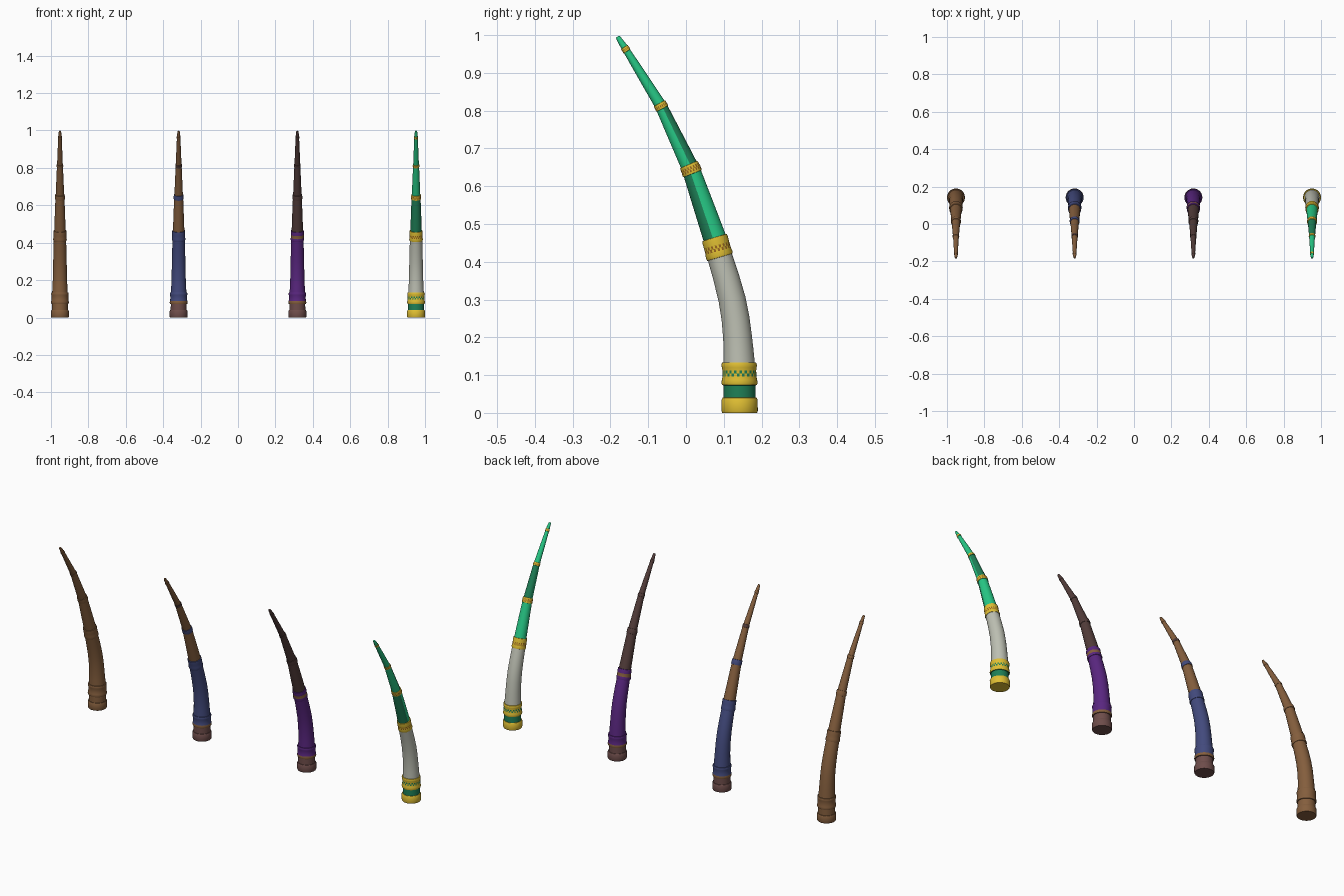
import bpy, bmesh, math

if "Cube" in bpy.data.objects:
    bpy.data.objects.remove(bpy.data.objects["Cube"])

SIDES = 40


def lin(c):
    return tuple(((v + 0.055) / 1.055) ** 2.4 if v > 0.04 else v / 12.92 for v in c) + (1.0,)


COLOURS = {
    "brown": (0.52, 0.37, 0.24), "mauve": (0.43, 0.30, 0.29), "blue": (0.26, 0.29, 0.49),
    "purple": (0.35, 0.15, 0.50), "dark_brown": (0.32, 0.235, 0.225), "gold": (0.88, 0.75, 0.20),
    "dark_green": (0.12, 0.50, 0.34), "bright_green": (0.15, 0.78, 0.52),
    "ivory": (0.74, 0.75, 0.70), "rust": (0.60, 0.40, 0.12),
}
NAMES = list(COLOURS)
MATS = []
for name, c in COLOURS.items():
    m = bpy.data.materials.new(name)
    m.diffuse_color = lin(c)
    m.use_nodes = True
    m.node_tree.nodes["Principled BSDF"].inputs["Base Color"].default_value = m.diffuse_color
    MATS.append(m)

# Centre line of the horn: (z, y)
PATH = [(0, .142), (.10, .1415), (.15, .140), (.20, .1365), (.25, .131), (.30, .122),
        (.36, .106), (.418, .088), (.466, .075), (.645, .013), (.812, -.066),
        (.962, -.159), (1.0, -.184)]


def centre(z):
    for (z0, y0), (z1, y1) in zip(PATH, PATH[1:]):
        if z <= z1:
            return y0 + (y1 - y0) * (z - z0) / (z1 - z0)
    return PATH[-1][1]


# Profile: (z, radius, label of the strip that starts here)
PROFILE = [
    (0, .046, "foot"), (.005, .048, "foot"), (.034, .048, "foot"), (.040, .045, "foot"),
    (.0405, .0425, "neck"), (.073, .042, "neck"),
    (.0735, .046, "line1"), (.080, .048, "line1"), (.088, .0465, "collar"),
    (.096, .045, "dots1"), (.104, .0447, "dots1"), (.112, .0447, "collar"),
    (.120, .046, "line2"), (.127, .047, "line2"), (.133, .045, "line2"),
    (.1335, .0415, "grip"), (.17, .0395, "grip"), (.20, .0382, "grip"), (.25, .037, "grip"),
    (.30, .036, "grip"), (.36, .0345, "grip"), (.412, .033, "grip"),
    (.4125, .035, "band"), (.418, .0365, "band"), (.428, .035, "dots2"), (.436, .0347, "dots2"),
    (.444, .0345, "line3"), (.456, .035, "line3"), (.464, .034, "line3"),
    (.4645, .0305, "lower"), (.55, .0275, "lower"), (.633, .0243, "lower"),
    (.6335, .0262, "ring1"), (.638, .0268, "dots3"), (.645, .0264, "dots3"),
    (.652, .026, "ring1"), (.657, .025, "ring1"),
    (.6575, .0225, "middle"), (.73, .0195, "middle"), (.805, .0162, "middle"),
    (.8055, .0175, "ring2"), (.809, .0178, "dots4"), (.815, .0176, "ring2"), (.819, .017, "ring2"),
    (.8195, .0152, "tip"), (.89, .0125, "tip"), (.957, .0095, "tip"),
    (.9575, .0106, "ring3"), (.961, .0108, "dots5"), (.965, .0106, "ring3"), (.968, .0102, "ring3"),
    (.9685, .0092, "tip"), (.990, .0068, "tip"), (.996, .005, "tip"),
]

# Colour of each strip per horn; "" is the default
PLAIN = {"": "brown"}
BLUE = {"": "brown", "foot": "mauve", "neck": "mauve", "collar": "blue", "dots1": "blue",
        "line2": "blue", "grip": "blue", "band": "blue", "dots2": "blue", "line3": "blue",
        "ring1": "blue", "dots3": "blue", "ring2": "dark_brown", "dots4": "dark_brown"}
PURPLE = {"": "dark_brown", "foot": "mauve", "neck": "mauve", "line1": "brown", "collar": "purple",
          "dots1": "purple", "line2": "purple", "grip": "purple", "band": "purple",
          "dots2": "brown", "line3": "purple"}
GREEN = {"": "gold", "neck": "dark_green", "grip": "ivory", "tip": "bright_green",
         "lower": "split_front", "middle": "split_back",
         "dots1": "dark_green/gold", "dots2": "rust/gold", "dots3": "rust/gold",
         "dots4": "rust/gold", "dots5": "rust/gold"}


def colour(scheme, label, row, i):
    c = scheme.get(label, scheme[""])
    side = math.sin((i + .5) * 2 * math.pi / SIDES)   # +1 at the back, -1 at the front
    if c == "split_front":
        c = "dark_green" if side < -.2 else "bright_green"
    elif c == "split_back":
        c = "dark_green" if side > .1 else "bright_green"
    elif "/" in c:
        c = c.split("/")[(row + i) % 2]
    return NAMES.index(c)


def horn(name, x, scheme):
    bm = bmesh.new()
    rings = []
    for z, r, _ in PROFILE:
        # each ring is tilted square to the centre line
        a, b = max(z - .03, 0), min(z + .03, 1)
        t = math.atan2(centre(b) - centre(a), b - a) if z > .14 else 0
        rings.append([bm.verts.new((x + r * math.cos(w),
                                    centre(z) + r * math.sin(w) * math.cos(t),
                                    z - r * math.sin(w) * math.sin(t)))
                      for w in (2 * math.pi * i / SIDES for i in range(SIDES))])
    for row, (lo, hi) in enumerate(zip(rings, rings[1:])):
        for i in range(SIDES):
            j = (i + 1) % SIDES
            f = bm.faces.new((lo[i], lo[j], hi[j], hi[i]))
            f.material_index = colour(scheme, PROFILE[row][2], row, i)
    # end caps
    bm.faces.new(rings[0][::-1]).material_index = colour(scheme, "foot", 0, 0)
    bm.faces.new(rings[-1]).material_index = colour(scheme, "tip", 0, 0)
    me = bpy.data.meshes.new(name)
    bm.to_mesh(me)
    bm.free()
    for m in MATS:
        me.materials.append(m)
    ob = bpy.data.objects.new(name, me)
    bpy.context.collection.objects.link(ob)
    bpy.ops.object.select_all(action='DESELECT')
    ob.select_set(True)
    bpy.context.view_layer.objects.active = ob
    bpy.ops.object.shade_smooth_by_angle(angle=math.radians(40))


for k, (name, scheme) in enumerate([("plain_horn", PLAIN), ("blue_horn", BLUE),
                                    ("purple_horn", PURPLE), ("green_gold_horn", GREEN)]):
    horn(name, -.952 + k * 1.904 / 3, scheme)
